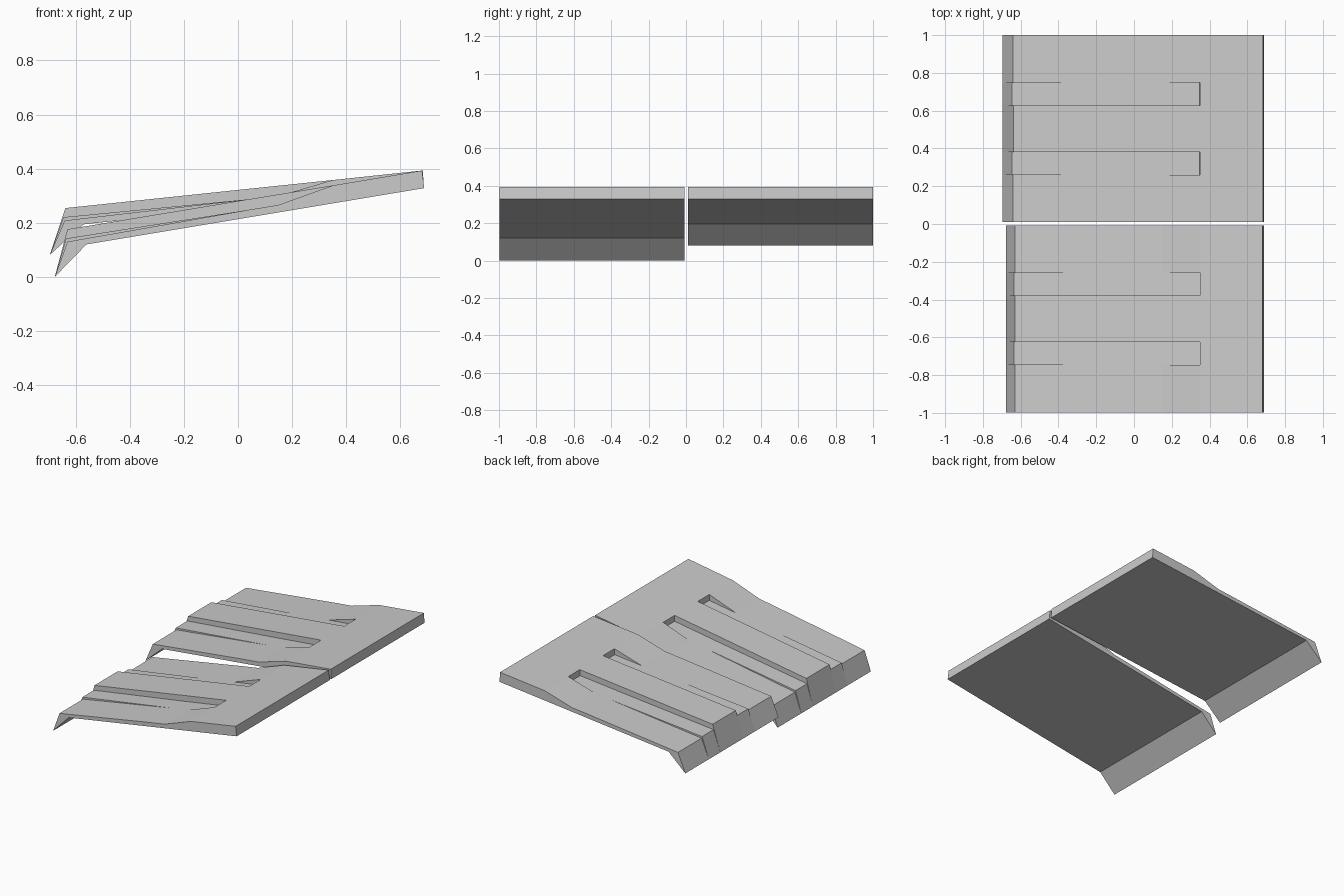
import bpy, bmesh
from math import radians
from mathutils import Matrix, Vector

if "Cube" in bpy.data.objects:
    bpy.data.objects.remove(bpy.data.objects["Cube"])

# Side profile (x, z), starting at the lip tip, over the top, round the underside
TAIL = [(0.35, 0.338), (0.68, 0.393), (0.688, 0.328), (-0.56, 0.12)]
TIP = (-0.677, 0.0)
CENTRE = [TIP, (-0.63, 0.176), (0.04, 0.287), (0.15, 0.305), (0.35, 0.338)] + TAIL
STRIP = [TIP, (-0.635, 0.142), (0.04, 0.248), (0.15, 0.266), (0.35, 0.298)] + TAIL
OUTER = [TIP, (-0.63, 0.130), (0.04, 0.248), (0.15, 0.266), (0.35, 0.338)] + TAIL

# Bands across the width, measured from the panel's middle line
BANDS = [(-0.495, -0.245, OUTER), (-0.245, -0.123, STRIP), (-0.123, 0.123, CENTRE),
         (0.123, 0.245, STRIP), (0.245, 0.495, OUTER)]


def add_face(bm, pts):
    """Face from the distinct points; skipped when it collapses."""
    uniq = []
    for p in pts:
        if all((Vector(p) - Vector(q)).length > 1e-5 for q in uniq):
            uniq.append(p)
    if len(uniq) > 2:
        bm.faces.new([bm.verts.new(p) for p in uniq])


def panel(name, y_mid, tilt):
    bm = bmesh.new()
    # Surfaces running along each band
    for y0, y1, prof in BANDS:
        for (xa, za), (xb, zb) in zip(prof, prof[1:] + prof[:1]):
            add_face(bm, [(xa, y0, za), (xb, y0, zb), (xb, y1, zb), (xa, y1, za)])
    # Groove walls between neighbouring bands
    for (_, y, a), (_, _, b) in zip(BANDS, BANDS[1:]):
        for i in range(len(a) - 1):
            add_face(bm, [(x, y, z) for x, z in (a[i], a[i + 1], b[i + 1], b[i])])
    # Flat side ends
    for y in (-0.495, 0.495):
        add_face(bm, [(x, y, z) for x, z in OUTER])
    bmesh.ops.remove_doubles(bm, verts=bm.verts, dist=1e-4)
    bmesh.ops.recalc_face_normals(bm, faces=bm.faces)
    # Hinge about the right-hand edge
    pivot = Vector((0.685, 0, 0.345))
    bmesh.ops.rotate(bm, verts=bm.verts, cent=pivot,
                     matrix=Matrix.Rotation(radians(tilt), 3, 'Y'))
    bmesh.ops.translate(bm, verts=bm.verts, vec=(0, y_mid, 0))
    me = bpy.data.meshes.new(name)
    bm.to_mesh(me)
    bm.free()
    bpy.context.collection.objects.link(bpy.data.objects.new(name, me))


panel("front_flap_panel", -0.502, 0)
panel("rear_flap_panel", 0.505, 3.4)
